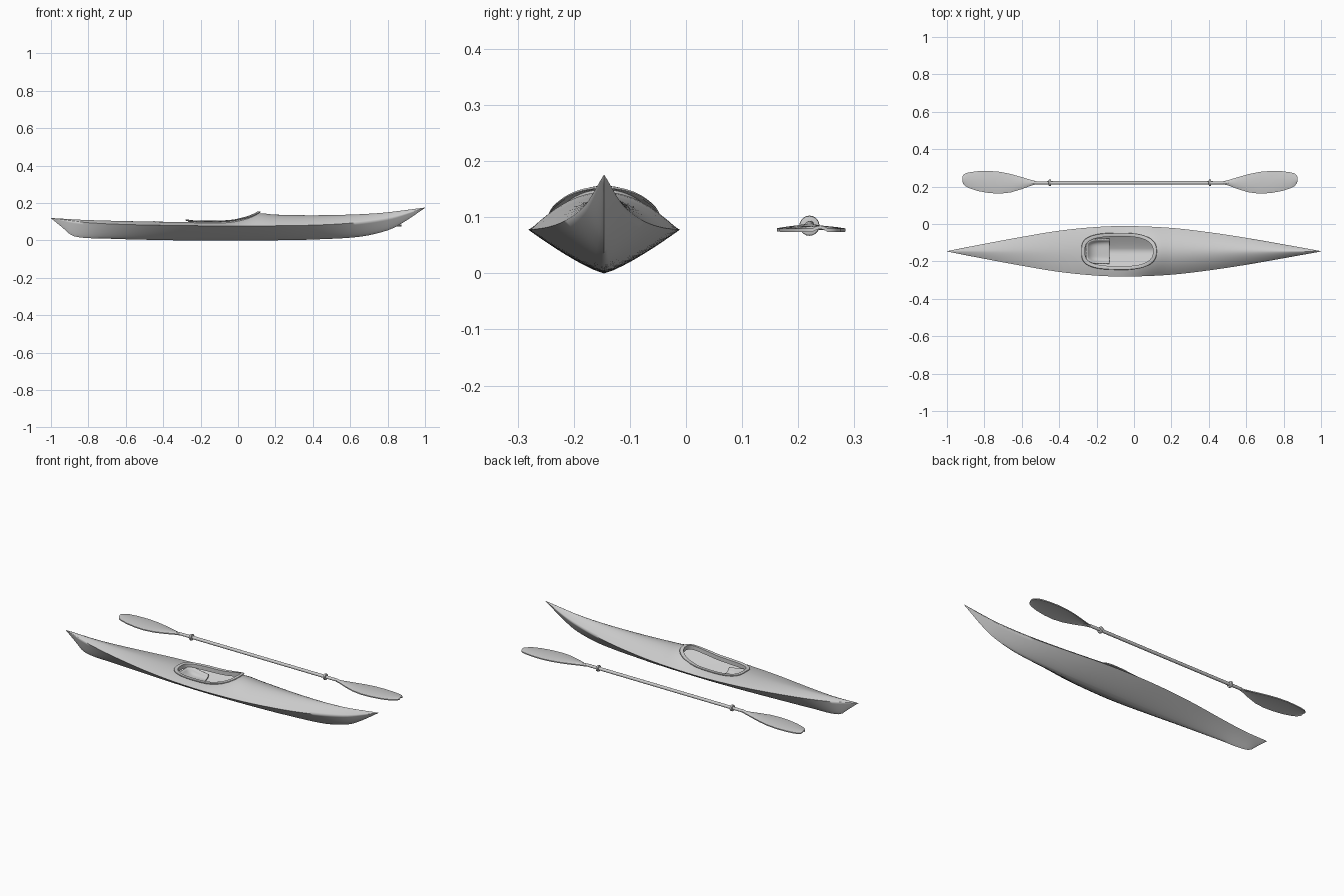
import bpy, bmesh, math

if "Cube" in bpy.data.objects:
    bpy.data.objects.remove(bpy.data.objects["Cube"])

CY = -0.146          # centreline of the boat
PX, PY, PZ = -0.022, 0.22, 0.085   # paddle centre

# x -> value curves for the boat
WIDTH = [(-1, .001), (-.8, .04), (-.6, .077), (-.4, .11), (-.2, .13), (-.03, .135),
         (.2, .125), (.4, .102), (.6, .072), (.8, .037), (1, .001)]
KEEL = [(-1, .119), (-.94, .07), (-.88, .023), (-.7, .01), (-.4, .002), (-.2, 0), (.2, .001),
        (.4, .005), (.65, .02), (.8, .054), (.88, .094), (1, .174)]
SHEER = [(-1, .1195), (-.8, .095), (-.5, .083), (0, .078), (.5, .086), (.8, .118), (1, .1745)]
RIDGE = [(-1, .12), (-.8, .109), (-.4, .1), (-.2, .101), (-.05, .107), (.03, .126), (.11, .145),
         (.2, .138), (.45, .135), (.75, .146), (1, .176)]


def curve(pts, x):
    """Smooth interpolation through the points."""
    i = max(0, min(len(pts) - 2, sum(p[0] <= x for p in pts) - 1))

    def slope(j):
        a, b = pts[max(j - 1, 0)], pts[min(j + 1, len(pts) - 1)]
        return (b[1] - a[1]) / (b[0] - a[0])
    (x0, y0), (x1, y1) = pts[i], pts[i + 1]
    h = x1 - x0
    t = (x - x0) / h
    return (y0 * (2*t**3 - 3*t*t + 1) + y1 * (3*t*t - 2*t**3)
            + h * slope(i) * (t**3 - 2*t*t + t) + h * slope(i + 1) * (t**3 - t*t))


def deck(x, y, skin=0):
    w, s, d = curve(WIDTH, x) - skin, curve(SHEER, x), curve(RIDGE, x) - skin
    p = 2 - 0.7 * abs(x) ** 1.5
    return s + (d - s) * (1 - min(1, abs(y) / w) ** p)


def section(x, skin=0, n=8):
    w, k, s = curve(WIDTH, x) - skin, curve(KEEL, x) + skin, curve(SHEER, x)
    half = [(w*i/n, k + (s - k) * (i/n) ** 1.25) for i in range(n + 1)]
    half += [(w*i/n, deck(x, w*i/n, skin)) for i in range(n - 1, -1, -1)]
    loop = half + [(-y, z) for y, z in half[-2:0:-1]]
    return [(x, CY + y, z) for y, z in loop]


def loft(bm, loops, closed=False, caps=True):
    rings = [[bm.verts.new(p) for p in l] for l in loops]
    pairs = list(zip(rings, rings[1:])) + ([(rings[-1], rings[0])] if closed else [])
    faces = []
    for a, b in pairs:
        for i in range(len(a)):
            j = (i + 1) % len(a)
            faces.append(bm.faces.new((a[i], a[j], b[j], b[i])))
    if caps and not closed:
        faces += [bm.faces.new(rings[0][::-1]), bm.faces.new(rings[-1])]
    bmesh.ops.recalc_face_normals(bm, faces=faces)
    return faces


def finish(name, bm, angle=40):
    me = bpy.data.meshes.new(name)
    bm.to_mesh(me)
    bm.free()
    ob = bpy.data.objects.new(name, me)
    bpy.context.collection.objects.link(ob)
    smooth(ob, angle)
    return ob


def smooth(ob, angle):
    bpy.ops.object.select_all(action='DESELECT')
    bpy.context.view_layer.objects.active = ob
    ob.select_set(True)
    bpy.ops.object.shade_smooth_by_angle(angle=math.radians(angle))


def outline(grow, n=72):
    """Cockpit opening, rounder in front."""
    pts = []
    for i in range(n):
        t = 2 * math.pi * i / n
        c, s = math.cos(t), math.sin(t)
        e = 2 / (2.5 if c > 0 else 3.2)
        x = -.08 + (.182 + grow) * math.copysign(abs(c) ** e, c)
        y = (.079 + grow) * (1 + .05 * c) * math.copysign(abs(s) ** e, s)
        pts.append((x, y))
    return pts


# hull: outer skin plus hollow interior
bm = bmesh.new()
xs = [-1 + 2 * i / 80 for i in range(81)]
loft(bm, [section(x) for x in xs])
inner = loft(bm, [section(-.7 + 1.35 * i / 45, .006) for i in range(46)])
bmesh.ops.reverse_faces(bm, faces=inner)
hull = finish("hull", bm, 80)

# cockpit opening cut through the deck
bm = bmesh.new()
loft(bm, [[(x, CY + y, z) for x, y in outline(.001)] for z in (.065, .3)])
cutter = finish("cockpit_cutter", bm)
cutter.hide_render = True
mod = hull.modifiers.new("opening", 'BOOLEAN')
mod.operation, mod.solver, mod.object = 'DIFFERENCE', 'EXACT', cutter
bpy.context.view_layer.objects.active = hull
bpy.ops.object.modifier_apply(modifier=mod.name)
bpy.data.objects.remove(cutter)
smooth(hull, 80)

# coaming: lipped rim following the deck
bm = bmesh.new()
base = outline(0)
loops = []
for g, h in [(0, -.014), (0, .010), (.003, .012), (.018, .011), (.02, .008), (.018, .006),
             (.006, .005), (.005, -.014)]:
    loops.append([(x, CY + y, deck(bx, by) + h)
                  for (x, y), (bx, by) in zip(outline(g), base)])
loft(bm, loops, closed=True)
finish("cockpit_coaming", bm)

# seat: dished pan with raised back and sides
bm = bmesh.new()
N = 16
rows = []
for i in range(N + 1):
    u = i / N
    row = []
    for j in range(N + 1):
        v = 2 * j / N - 1
        half = .062 - .012 * (1 - u) ** 4
        rise = min(1, abs(v) ** 6 * (1 - .4 * u) + (1 - u) ** 5)
        row.append(bm.verts.new((-.252 + .122 * u, CY + v * half, .05 + .038 * rise)))
    rows.append(row)
for a, b in zip(rows, rows[1:]):
    for j in range(N):
        bm.faces.new((a[j], b[j], b[j + 1], a[j + 1]))
seat = finish("seat", bm)
sol = seat.modifiers.new("thickness", 'SOLIDIFY')
sol.thickness = .008


# paddle: shaft and drip rings turned about x
def turned(name, profile, n=20):
    bm = bmesh.new()
    loft(bm, [[(x, PY + r * math.cos(2*math.pi*i/n), PZ + r * math.sin(2*math.pi*i/n))
               for i in range(n)] for x, r in profile])
    return finish(name, bm)


turned("paddle_shaft", [(PX - .54, .003), (PX - .5, .008), (PX - .4, .009),
                        (PX + .4, .009), (PX + .5, .008), (PX + .54, .003)])

# blade stations: distance from the tip, low edge, high edge
BLADE = [(0, .226, .252), (.005, .215, .262), (.015, .203, .27), (.035, .192, .276),
         (.08, .177, .282), (.14, .166, .284), (.2, .162, .279), (.26, .169, .267),
         (.32, .187, .25), (.37, .206, .235), (.4, .213, .228)]
for side, label in ((-1, "left"), (1, "right")):
    c = PX + side * .428
    turned(label + "_drip_ring", [(c - .007, .01), (c - .005, .017), (c - .002, .018),
                                  (c + .002, .018), (c + .005, .017), (c + .007, .01)])
    bm = bmesh.new()
    loops = []
    for d, lo, hi in BLADE:
        x = PX + side * (.896 - d)
        top, bot = [], []
        for j in range(9):
            v = -1 + j / 4
            y = (lo + hi) / 2 + v * (hi - lo) / 2
            z = .077 + .005 * (1 - v * v) + .005 * (d / .4) ** 3
            top.append((x, y, z + .003))
            bot.append((x, y, z - .003))
        loops.append(top + bot[::-1])
    loft(bm, loops)
    finish(label + "_paddle_blade", bm)
